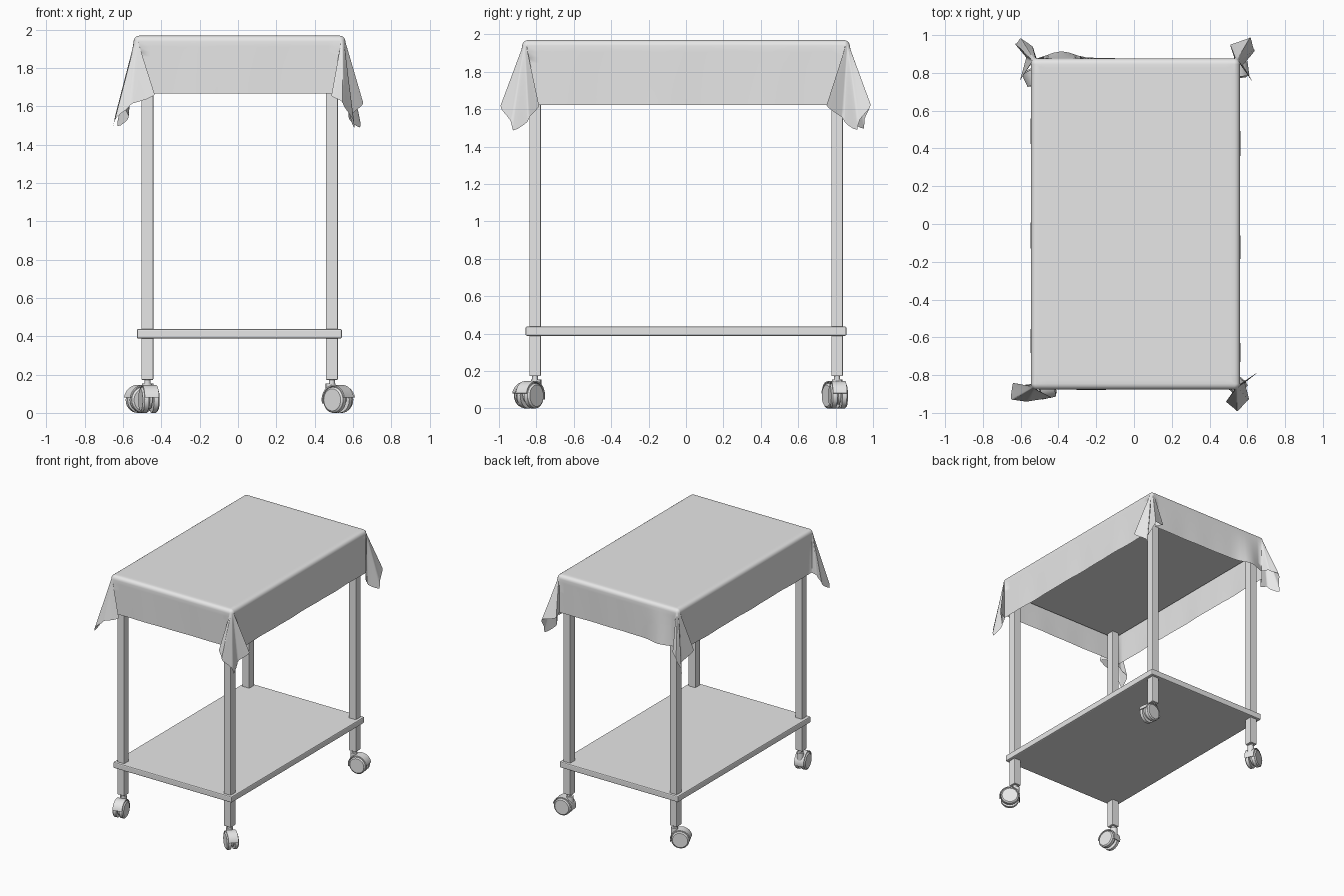
import bpy, bmesh, math
from mathutils import Vector, Matrix

if "Cube" in bpy.data.objects:
    bpy.data.objects.remove(bpy.data.objects["Cube"])

grey = bpy.data.materials.new("light_grey")
grey.diffuse_color = (0.8, 0.8, 0.8, 1)
grey.use_nodes = True
grey.node_tree.nodes["Principled BSDF"].inputs["Base Color"].default_value = grey.diffuse_color


def finish(bm, name, angle=35):
    me = bpy.data.meshes.new(name)
    bmesh.ops.recalc_face_normals(bm, faces=bm.faces)
    bm.to_mesh(me)
    bm.free()
    me.materials.append(grey)
    for p in me.polygons:
        p.use_smooth = True
    me.set_sharp_from_angle(angle=math.radians(angle))
    ob = bpy.data.objects.new(name, me)
    bpy.context.collection.objects.link(ob)
    return ob


def box(name, lo, hi, bevel):
    lo, hi = Vector(lo), Vector(hi)
    bm = bmesh.new()
    bmesh.ops.create_cube(bm, size=1)
    for v in bm.verts:
        v.co = (lo + hi) / 2 + Vector(a * b for a, b in zip(v.co, hi - lo))
    bmesh.ops.bevel(bm, geom=bm.edges[:], offset=bevel, segments=2,
                    profile=0.5, affect='EDGES')
    return finish(bm, name, 15)


def cylinder(bm, r, depth, matrix, segs=28, r2=None):
    bmesh.ops.create_cone(bm, cap_ends=True, segments=segs, radius1=r,
                          radius2=r if r2 is None else r2, depth=depth, matrix=matrix)


# Shelf and table board
box("lower_shelf", (-0.528, -0.858, 0.388), (0.543, 0.858, 0.438), 0.008)
box("table_board", (-0.528, -0.858, 1.85), (0.543, 0.858, 1.95), 0.008)


# Twin-wheel swivel caster: local x is the axle, local -y the trail direction
def caster(name, x, y, axle_deg):
    place = Matrix.Translation((x, y, 0)) @ Matrix.Rotation(math.radians(axle_deg), 4, 'Z')
    trail, zc, r = -0.04, 0.068, 0.068
    along_x = Matrix.Rotation(math.pi / 2, 4, 'Y')

    # Wheels with domed outer faces
    bm = bmesh.new()
    for s in (-1, 1):
        cylinder(bm, r, 0.024, Matrix.Translation((s * 0.025, trail, zc)) @ along_x)
        cylinder(bm, r * 0.98, 0.008, Matrix.Translation((s * 0.041, trail, zc)) @
                 Matrix.Rotation(s * math.pi / 2, 4, 'Y'), r2=r * 0.85)
    bm.transform(place)
    finish(bm, name + "_wheels", 25)

    # Curved hood, centre web, axle and swivel stem
    bm = bmesh.new()
    n, rings = 16, []
    for i in range(n + 1):
        a = math.radians(-15 + 185 * i / n)
        rings.append([bm.verts.new((w, trail + q * math.cos(a), zc + q * math.sin(a)))
                      for w, q in ((-0.038, 0.071), (-0.038, 0.078), (0.038, 0.078), (0.038, 0.071))])
    for a, b in zip(rings, rings[1:]):
        for k in range(4):
            bm.faces.new((a[k], a[(k + 1) % 4], b[(k + 1) % 4], b[k]))
    bm.faces.new(rings[0])
    bm.faces.new(rings[-1])
    cylinder(bm, 0.055, 0.014, Matrix.Translation((0, trail, zc + 0.008)) @ along_x)
    cylinder(bm, 0.012, 0.07, Matrix.Translation((0, trail, zc)) @ along_x, 16)
    cylinder(bm, 0.026, 0.085, Matrix.Translation((0, 0.008, 0.112)), 20)
    cylinder(bm, 0.016, 0.05, Matrix.Translation((0, 0, 0.16)), 16)
    bm.transform(place)
    finish(bm, name + "_housing", 40)


# Legs with casters, each swivelled differently
for name, x, y, deg in (("front_right", 0.49, -0.807, 50), ("front_left", -0.473, -0.807, 12),
                        ("back_right", 0.49, 0.808, 98), ("back_left", -0.473, 0.808, 295)):
    h = 0.031
    box(name + "_leg", (x - h, y - h, 0.172), (x + h, y + h, 1.9), 0.005)
    caster(name + "_caster", x, y, deg)


# Draped cloth: flat top, rounded rim, hanging sides and gathered corner folds
RIM, TOP, MID_X = 0.03, 1.969, 0.008
HX, HY = 0.553 - RIM, 0.876 - RIM
DROP_X, DROP_Y = 0.364, 0.32
ARC = RIM * math.pi / 2
# Outward fold offsets (x, y) across each corner, from the long side to the short side
FOLDS = {
    (1, -1): [(0, 0), (.11, -.08), (.03, -.02), (.05, .06), (0, .14), (-.07, .09), (0, 0)],
    (1, 1): [(0, 0), (.08, -.12), (.02, -.02), (.08, .05), (.08, .135), (-.04, .1), (0, 0)],
    (-1, 1): [(0, 0), (.07, -.11), (.03, .02), (.085, .08), (.08, .13), (.02, .09), (0, 0)],
    (-1, -1): [(0, 0), (.05, 0), (.1, -.02), (.1, .06), (.04, .08), (-.12, .06), (0, 0)],
}


def fold(keys, t):
    f = t * (len(keys) - 1)
    i = min(int(f), len(keys) - 2)
    u = f - i
    u = u * u * (3 - 2 * u)
    return Vector(keys[i]).lerp(Vector(keys[i + 1]), u)


# Each column: rim point, outward direction, fold offset, hanging length
columns = []


def side(start, end, normal, length, count, bulge=0):
    for i in range(1, count):
        p = Vector(start).lerp(Vector(end), i / count)
        w = 0.003 * math.sin(7 * p.x + 11 * p.y) + 0.002 * math.sin(23 * (p.x - p.y))
        w += bulge * math.exp(-((p.x + 0.39) / 0.09) ** 2)
        columns.append((p, Vector(normal), Vector(normal) * w, length))


def corner(sx, sy, reverse):
    count = 30
    for i in range(count + 1):
        t = i / count
        if reverse:
            t = 1 - t
        a = t * math.pi / 2
        c, s = math.cos(a), math.sin(a)
        length = min(DROP_X / max(c, 1e-4), DROP_Y / max(s, 1e-4)) * (1 + 0.06 * math.sin(2 * a))
        off = fold(FOLDS[sx, sy], t)
        columns.append((Vector((sx * HX, sy * HY)), Vector((sx * c, sy * s)),
                        Vector((sx * off.x, sy * off.y)), length))


side((HX, -HY), (HX, HY), (1, 0), DROP_X, 26)
corner(1, 1, False)
side((HX, HY), (-HX, HY), (0, 1), DROP_Y, 24, 0.055)
corner(-1, 1, True)
side((-HX, HY), (-HX, -HY), (-1, 0), DROP_X, 26)
corner(-1, -1, False)
side((-HX, -HY), (HX, -HY), (0, -1), DROP_Y, 18)
corner(1, -1, True)

bm = bmesh.new()
grid = []
for rim, out, off, length in columns:
    col = []
    for k in range(5):
        a = k / 4 * math.pi / 2
        p = rim + out * RIM * math.sin(a)
        col.append(bm.verts.new((p.x + MID_X, p.y, TOP - RIM * (1 - math.cos(a)))))
    for k in range(1, 11):
        r = (length - ARC) * k / 10
        spread = off * (r / 0.4)
        p = rim + out * RIM + spread
        drop = math.sqrt(max(r * r - spread.length_squared, 0))
        col.append(bm.verts.new((p.x + MID_X, p.y, TOP - RIM - drop)))
    grid.append(col)
for i, a in enumerate(grid):
    b = grid[(i + 1) % len(grid)]
    for k in range(len(a) - 1):
        bm.faces.new((a[k], a[k + 1], b[k + 1], b[k]))
bmesh.ops.remove_doubles(bm, verts=bm.verts, dist=0.0004)
# Close the top with a flat face inset from the rounded rim
loop = [e for e in bm.edges if e.is_boundary and all(v.co.z > TOP - 1e-4 for v in e.verts)]
top = bmesh.ops.contextual_create(bm, geom=loop)["faces"]
bmesh.ops.inset_region(bm, faces=top, thickness=0.02)
finish(bm, "tablecloth", 75)
